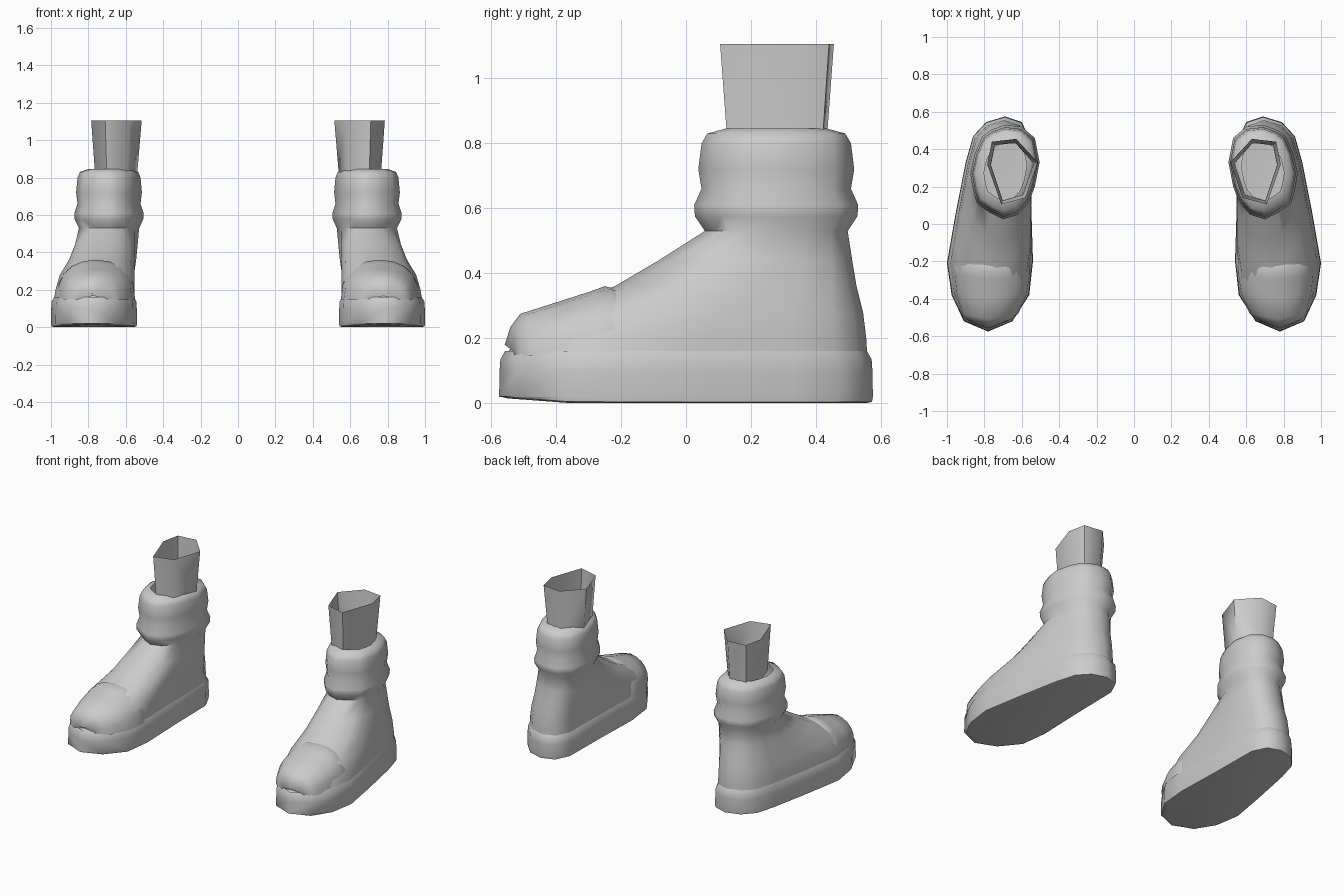
import bpy, bmesh, math

if "Cube" in bpy.data.objects:
    bpy.data.objects.remove(bpy.data.objects["Cube"])

GREY = bpy.data.materials.new("grey")
GREY.diffuse_color = (0.6, 0.6, 0.6, 1)
GREY.use_nodes = True
GREY.node_tree.nodes["Principled BSDF"].inputs["Base Color"].default_value = GREY.diffuse_color

# Plan outlines of one boot, toe first, matching point for point
FOOT = [(.78, -.575), (.91, -.52), (.975, -.38), (1.0, -.21), (.955, .05),
        (.90, .33), (.86, .47), (.79, .545), (.69, .575), (.60, .545),
        (.555, .45), (.55, .12), (.54, -.2), (.56, -.38), (.65, -.52)]
ANKLE = [(.70, .025), (.77, .06), (.84, .11), (.86, .18), (.875, .27),
         (.85, .38), (.81, .47), (.76, .505), (.69, .53), (.60, .52),
         (.53, .46), (.505, .33), (.53, .2), (.56, .12), (.62, .05)]
LEG = [(.71, .105), (.785, .32), (.76, .44), (.63, .455), (.515, .33), (.58, .14)]


def scaled(outline, sx, sy, cx, cy):
    return [(cx + (x - cx) * sx, cy + (y - cy) * sy) for x, y in outline]


def foot(s):
    return scaled(FOOT, s, 1 - (1 - s) * .45, .765, 0)


def ankle(s):
    return scaled(ANKLE, s, s, .685, .28)


def blend(a, b, t):
    return [(p[0] + (q[0] - p[0]) * t, p[1] + (q[1] - p[1]) * t) for p, q in zip(a, b)]


def at(outline, z):
    return [(x, y, z) for x, y in outline]


def loft(name, rings, closed=True, cap_start=False, cap_end=False, angle=60):
    """Skin a stack of rings, then mirror it to make the pair."""
    bm = bmesh.new()
    vs = [[bm.verts.new(p) for p in ring] for ring in rings]
    n = len(rings[0])
    for a, b in zip(vs, vs[1:]):
        for i in range(n if closed else n - 1):
            j = (i + 1) % n
            bm.faces.new((a[i], a[j], b[j], b[i]))
    if cap_start:
        bm.faces.new(vs[0][::-1])
    if cap_end:
        bm.faces.new(vs[-1])
    mesh = bpy.data.meshes.new(name)
    bm.to_mesh(mesh)
    bm.free()
    mesh.materials.append(GREY)
    ob = bpy.data.objects.new(name, mesh)
    bpy.context.collection.objects.link(ob)
    bpy.context.view_layer.objects.active = ob
    ob.select_set(True)
    bpy.ops.object.shade_smooth_by_angle(angle=math.radians(angle))
    ob.select_set(False)
    ob.modifiers.new("pair", 'MIRROR').use_axis = (True, False, False)
    return ob


# Sole: thick band with a toe that lifts slightly off the ground
def sole_bottom(s, z):
    return [(x, y, z + .015 * max(0, -y - .35) / .2) for x, y in foot(s)]


loft("sole", [sole_bottom(.9, 0), sole_bottom(.99, .004), at(foot(1), .02),
              at(foot(.995), .1), at(foot(.985), .135), at(foot(.93), .16)],
     cap_start=True)

# Upper: foot outline morphing into the ankle, then the padded two-roll cuff
upper = [at(blend(foot(.935), ankle(.87), t), z)
         for z, t in [(.14, 0), (.2, .06), (.28, .22), (.36, .55), (.44, .77), (.53, 1)]]
cuff = [at(ankle(s), z) for z, s in [(.575, .99), (.61, 1), (.66, .91), (.72, .95),
                                     (.80, .91), (.83, .84), (.845, .62)]]
loft("boot_upper", upper + cuff)

# Toe cap: arched sections running back from the tip
cap = []
for y, x0, x1, top in [(-.558, .70, .86, .18), (-.54, .655, .90, .235),
                       (-.51, .62, .925, .275), (-.40, .565, .955, .31),
                       (-.30, .55, .967, .342), (-.25, .55, .968, .36),
                       (-.21, .565, .95, .35)]:
    c, h = (x0 + x1) / 2, (x1 - x0) / 2
    arch = []
    for k in range(11):
        a = math.pi * k / 10
        u = math.copysign(abs(math.cos(a)) ** .9, math.cos(a))
        arch.append((c + h * u, y + .03 * abs(u), .145 + (top - .145) * abs(math.sin(a)) ** .8))
    cap.append(arch)
loft("toe_cap", cap, closed=False, cap_start=True)

# Leg: open six-sided tube flaring upward
loft("leg", [at(scaled(LEG, .84, .88, .66, .28), .80),
             at(scaled(LEG, .85, .89, .66, .28), .845), at(LEG, 1.105)])
